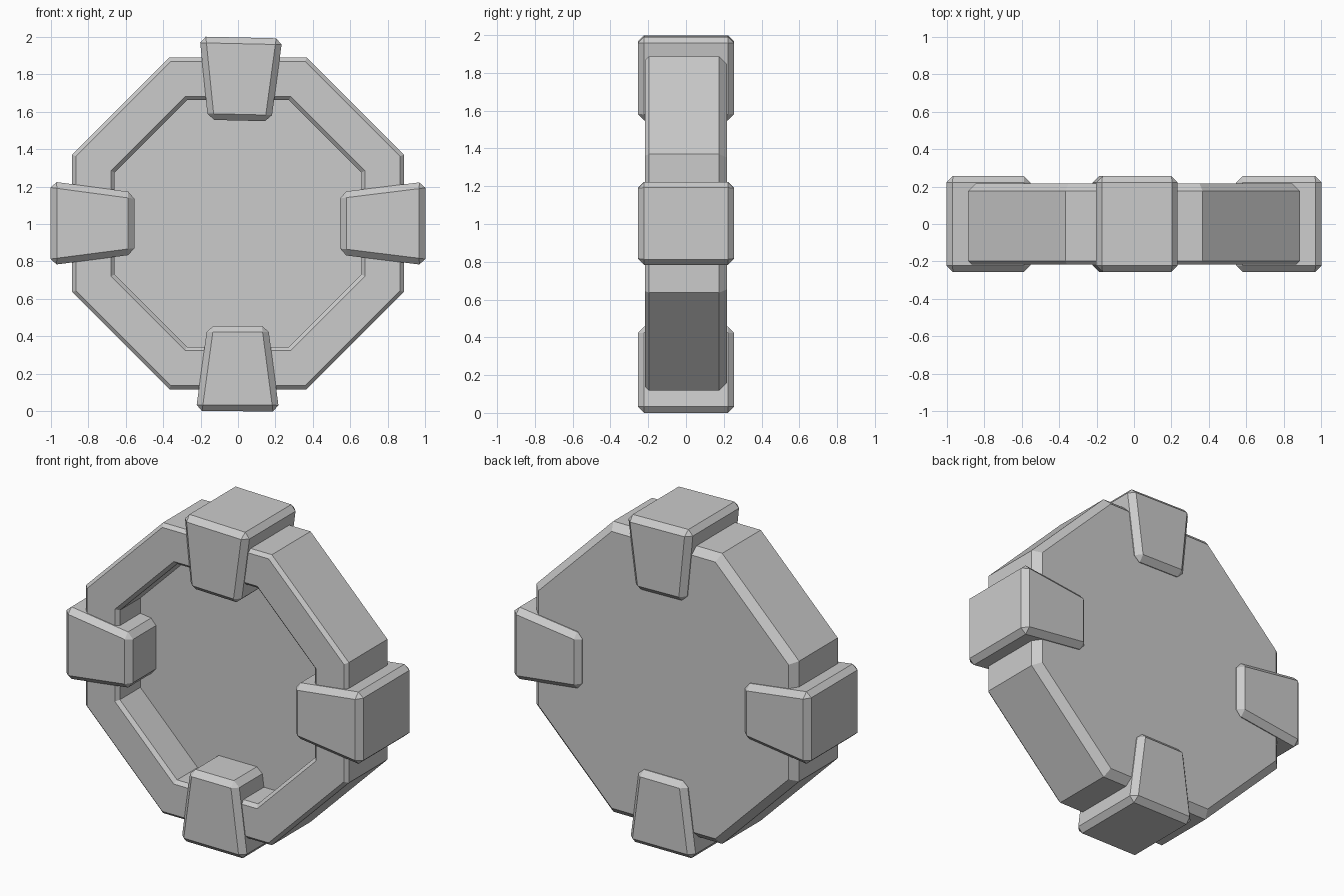
import bpy, bmesh, math

if "Cube" in bpy.data.objects:
    bpy.data.objects.remove(bpy.data.objects["Cube"])


def new_object(name, bm):
    bmesh.ops.recalc_face_normals(bm, faces=bm.faces)
    mesh = bpy.data.meshes.new(name)
    bm.to_mesh(mesh)
    bm.free()
    obj = bpy.data.objects.new(name, mesh)
    bpy.context.collection.objects.link(obj)
    return obj


# Octagonal dish: (apothem, y) profile from the back face round to the recess floor
profile = [(0.843, 0.217), (0.885, 0.175), (0.885, -0.197), (0.865, -0.217),
           (0.678, -0.217), (0.658, -0.197), (0.658, 0.0)]
bm = bmesh.new()
rings = []
for apothem, y in profile:
    r = apothem / math.cos(math.pi / 8)
    angles = [math.pi / 8 + i * math.pi / 4 for i in range(8)]
    rings.append([bm.verts.new((r * math.cos(a), y, 1.003 + r * math.sin(a)))
                  for a in angles])
for a, b in zip(rings, rings[1:]):
    for i in range(8):
        j = (i + 1) % 8
        bm.faces.new((a[i], a[j], b[j], b[i]))
bm.faces.new(rings[0])
bm.faces.new(rings[-1])
new_object("octagon_dish", bm)


# Tapered clamp block: four (x, z) corners extruded through y, all edges bevelled
def clamp(name, corners, half_depth=0.255, bevel=0.033):
    bm = bmesh.new()
    front = [bm.verts.new((x, -half_depth, z)) for x, z in corners]
    back = [bm.verts.new((x, half_depth, z)) for x, z in corners]
    bm.faces.new(front)
    bm.faces.new(back)
    for i in range(4):
        j = (i + 1) % 4
        bm.faces.new((front[i], front[j], back[j], back[i]))
    bmesh.ops.recalc_face_normals(bm, faces=bm.faces)
    bmesh.ops.bevel(bm, geom=bm.edges[:], offset=bevel, segments=1,
                    affect='EDGES', profile=0.5)
    new_object(name, bm)


# Slightly crooked clamps around the rim
clamp("top_clamp", [(-0.205, 2.0), (0.237, 1.99), (0.177, 1.548), (-0.16, 1.556)])
clamp("bottom_clamp", [(-0.225, 0.002), (0.22, 0.0), (0.16, 0.457), (-0.163, 0.457)])
clamp("left_clamp", [(-1.0, 1.228), (-0.553, 1.168), (-0.553, 0.838), (-1.0, 0.78)])
clamp("right_clamp", [(1.0, 1.226), (0.545, 1.17), (0.545, 0.836), (1.0, 0.78)])
